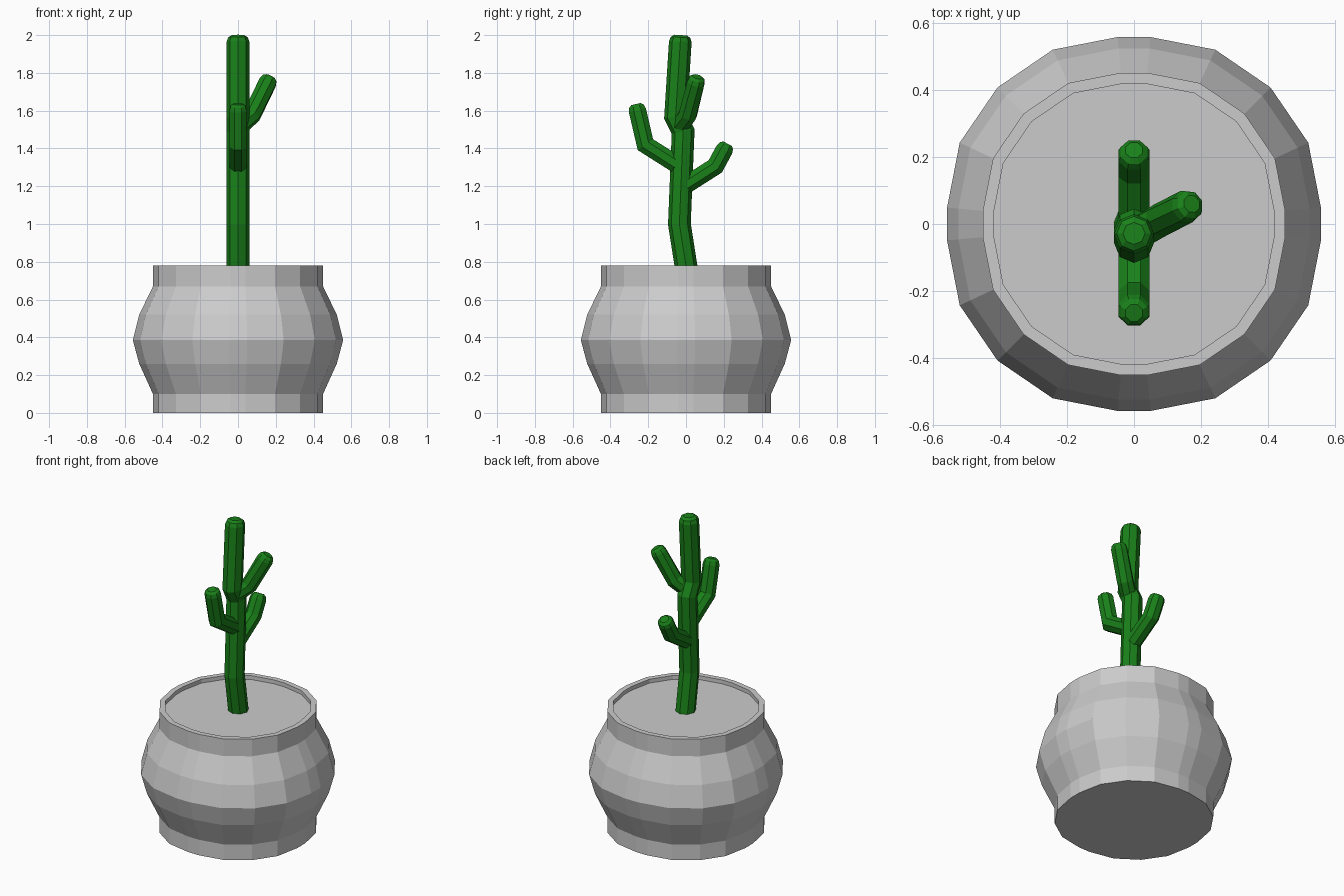
import bpy, math
from mathutils import Vector

if "Cube" in bpy.data.objects:
    bpy.data.objects.remove(bpy.data.objects["Cube"])


def make(name, rings, color=None):
    # skin consecutive rings of points, capping both ends
    n = len(rings[0])
    verts = [p for r in rings for p in r]
    faces = [(k*n + i, k*n + (i+1) % n, (k+1)*n + (i+1) % n, (k+1)*n + i)
             for k in range(len(rings) - 1) for i in range(n)]
    faces.append(tuple(reversed(range(n))))
    faces.append(tuple(range((len(rings)-1)*n, len(rings)*n)))
    me = bpy.data.meshes.new(name)
    me.from_pydata(verts, [], faces)
    ob = bpy.data.objects.new(name, me)
    bpy.context.collection.objects.link(ob)
    if color:
        me.materials.append(color)
    return ob


# Pot: 20-sided profile, slightly flattened towards the axes
ANGLES = [(q*90 + a, f) for q in range(4)
          for a, f in ((5, .972), (25, .996), (45, 1), (65, .996), (85, .972))]


def pot_ring(r, z):
    return [(r*f*math.cos(math.radians(a)), r*f*math.sin(math.radians(a)), z)
            for a, f in ANGLES]


SOIL = 0.755
profile = [(.465, 0), (.465, .1), (.54, .26), (.575, .385), (.54, .52),
           (.465, .67), (.465, .78), (.431, .78), (.431, SOIL)]
make("pot", [pot_ring(r, z) for r, z in profile])

# Cactus: octagonal tubes along bent paths, with rounded tips
green = bpy.data.materials.new("cactus_green")
green.diffuse_color = (0.01, 0.22, 0.01, 1)
green.use_nodes = True
green.node_tree.nodes["Principled BSDF"].inputs["Base Color"].default_value = green.diffuse_color


def tube(name, path, r, turn=0):
    pts = [Vector(p) for p in path]
    end = (pts[-1] - pts[-2]).normalized()
    stations = [(p, r) for p in pts[:-1]]
    stations += [(pts[-1] - end*.035, r), (pts[-1] - end*.012, r*.86), (pts[-1], r*.55)]
    rings = []
    for k, (p, rad) in enumerate(stations):
        a = (p - stations[k-1][0]).normalized() if k else None
        b = (stations[k+1][0] - p).normalized() if k + 1 < len(stations) else a
        a = a or b
        t = (a + b).normalized()
        u = Vector((1, 0, 0))
        u = (u - t*u.dot(t)).normalized()
        v = t.cross(u)
        rad_v = rad / max(a.dot(t), .8)          # mitre the bend
        rings.append([p + u*rad*math.cos(w) + v*rad_v*math.sin(w)
                      for w in (math.radians(turn + 45*i) for i in range(8))])
    return make(name, rings, green)


tube("cactus_trunk", [(0, .005, SOIL - .01), (0, -.035, 1.0), (0, -.015, 1.49),
                      (0, -.055, 1.57), (0, -.028, 2.0)], .06)
tube("front_arm", [(0, -.01, 1.29), (0, -.215, 1.42), (0, -.265, 1.635)], .05, 22.5)
tube("back_arm", [(0, -.01, 1.20), (0, .155, 1.305), (0, .22, 1.425)], .05, 22.5)
tube("side_arm", [(.01, -.03, 1.52), (.075, .01, 1.58), (.172, .06, 1.78)], .05, 22.5)
